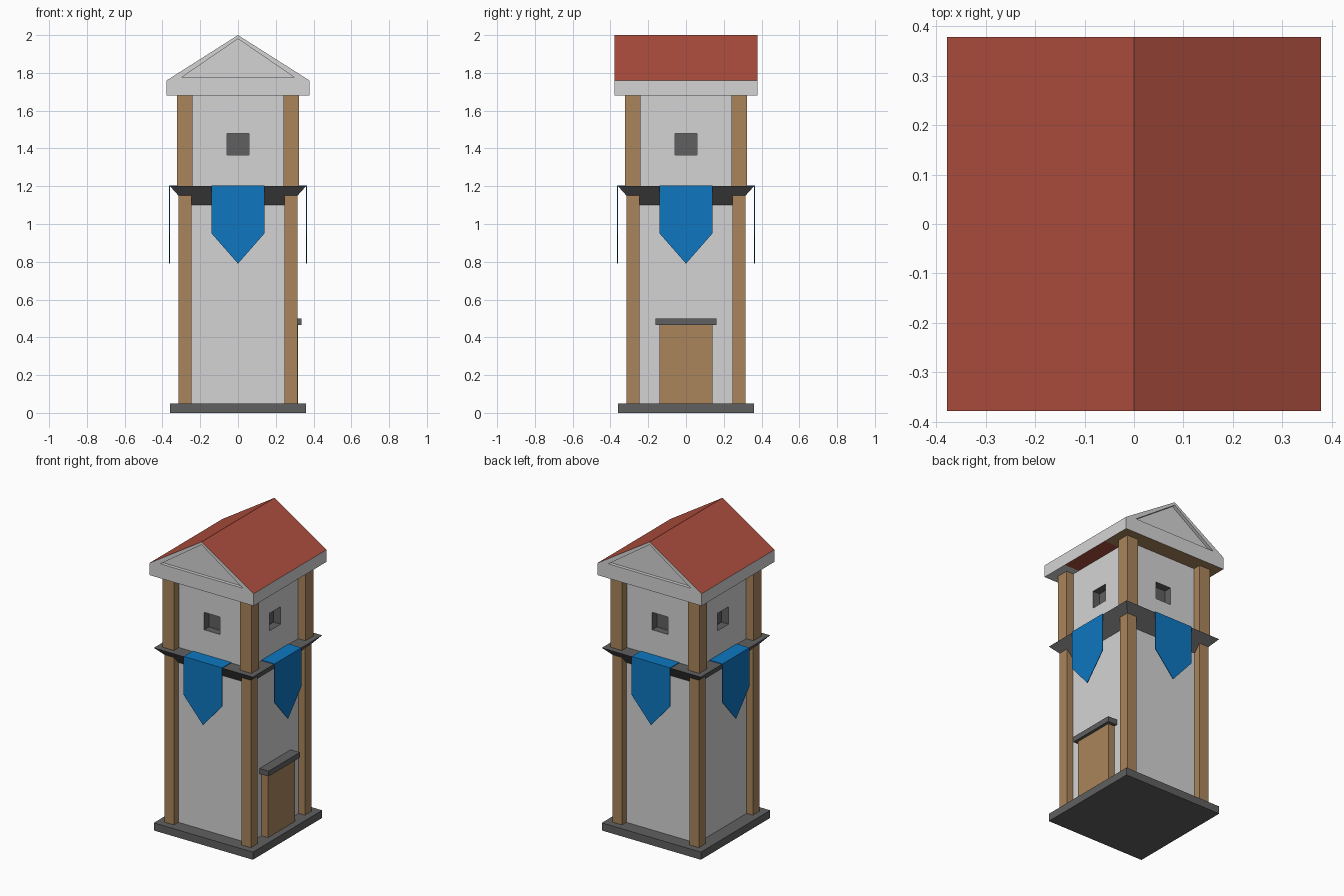
import bpy, bmesh, math
from mathutils import Matrix, Vector

if "Cube" in bpy.data.objects:
    bpy.data.objects.remove(bpy.data.objects["Cube"])


def material(name, rgb):
    lin = [((c / 255 + 0.055) / 1.055) ** 2.4 if c > 10 else c / 255 / 12.92 for c in rgb]
    m = bpy.data.materials.new(name)
    m.diffuse_color = (*lin, 1)
    m.use_nodes = True
    m.node_tree.nodes["Principled BSDF"].inputs["Base Color"].default_value = m.diffuse_color
    return m


PLASTER = material("pale_plaster", (212, 212, 212))
WOOD = material("brown_wood", (170, 133, 92))
STONE = material("dark_stone", (96, 96, 96))
CLOTH = material("blue_cloth", (14, 119, 192))
TILE = material("red_tile", (175, 78, 62))


def finish(name, bm, *mats):
    bmesh.ops.remove_doubles(bm, verts=bm.verts, dist=1e-5)
    bmesh.ops.recalc_face_normals(bm, faces=bm.faces)
    me = bpy.data.meshes.new(name)
    bm.to_mesh(me)
    bm.free()
    for m in mats:
        me.materials.append(m)
    ob = bpy.data.objects.new(name, me)
    bpy.context.collection.objects.link(ob)
    return ob


def face(bm, pts, mat=0, xf=Matrix()):
    f = bm.faces.new([bm.verts.new(xf @ Vector(p)) for p in pts])
    f.material_index = mat
    return f


def frustum(name, lo, hi, mat, lo_half=None):
    """Box from lo to hi; lo_half narrows the bottom square."""
    bm = bmesh.new()
    bmesh.ops.create_cube(bm, size=1)
    for v in bm.verts:
        bottom = v.co.z < 0
        v.co = [(a + b) / 2 + c * (b - a) for a, b, c in zip(lo, hi, v.co)]
        if bottom and lo_half:
            v.co.x = math.copysign(lo_half, v.co.x)
            v.co.y = math.copysign(lo_half, v.co.y)
    return finish(name, bm, mat)


# Base, lower walls and flared ledge
frustum("base_slab", (-.36, -.36, 0), (.36, .36, .05), STONE)
frustum("lower_walls", (-.27, -.27, .05), (.27, .27, 1.12), PLASTER)
frustum("ledge", (-.36, -.36, 1.10), (.36, .36, 1.20), STONE, .27)

# Corner posts on both storeys
for storey, a, b, z0, z1 in (("lower", .245, .315, .05, 1.15), ("upper", .24, .322, 1.20, 1.68)):
    for sx, nx in ((-1, "left"), (1, "right")):
        for sy, ny in ((-1, "front"), (1, "back")):
            xs, ys = sorted((sx * a, sx * b)), sorted((sy * a, sy * b))
            frustum(f"{storey}_post_{ny}_{nx}", (xs[0], ys[0], z0), (xs[1], ys[1], z1), WOOD)

# Upper walls with a recessed square window on each side
bm = bmesh.new()
W, D = .27, .05
outer = [(-W, 1.2), (W, 1.2), (W, 1.68), (-W, 1.68)]
hole = [(-.057, 1.365), (.057, 1.365), (.057, 1.48), (-.057, 1.48)]
for k in range(4):
    rot = Matrix.Rotation(k * math.pi / 2, 4, 'Z')
    for i in range(4):
        j = (i + 1) % 4
        (ox, oz), (px, pz), (hx, hz), (gx, gz) = outer[i], outer[j], hole[i], hole[j]
        face(bm, [(ox, -W, oz), (px, -W, pz), (gx, -W, gz), (hx, -W, hz)], 0, rot)
        face(bm, [(hx, -W, hz), (gx, -W, gz), (gx, D - W, gz), (hx, D - W, hz)], 1, rot)
    face(bm, [(x, D - W, z) for x, z in hole], 1, rot)
face(bm, [(-W, -W, 1.2), (W, -W, 1.2), (W, W, 1.2), (-W, W, 1.2)])
face(bm, [(-W, -W, 1.68), (W, -W, 1.68), (W, W, 1.68), (-W, W, 1.68)])
finish("upper_walls", bm, PLASTER, STONE)

# Pointed banners draped over the ledge, one per side
flag = [(-.14, 1.204), (-.14, .95), (0, .79), (.14, .95), (.14, 1.204)]
for k, side in enumerate(("front", "right", "back", "left")):
    bm = bmesh.new()
    f = face(bm, [(x, -.360, z) for x, z in flag])
    ext = bmesh.ops.extrude_face_region(bm, geom=[f])["geom"]
    bmesh.ops.translate(bm, vec=(0, -.004, 0), verts=[v for v in ext if isinstance(v, bmesh.types.BMVert)])
    finish(f"banner_{side}", bm, CLOTH).rotation_euler.z = k * math.pi / 2
    top = frustum(f"banner_fold_{side}", (-.14, -.362, 1.199), (.14, -.27, 1.204), CLOTH)
    top.rotation_euler.z = k * math.pi / 2

# Door and lintel on the right side
frustum("door", (.26, -.14, .05), (.317, .14, .465), WOOD)
frustum("door_lintel", (.26, -.162, .465), (.336, .162, .50), STONE)

# Gabled roof with recessed pediments, red slopes, banded underside
bm = bmesh.new()
E, R = .378, .022
P = [(-E, 1.68), (E, 1.68), (E, 1.76), (0, 2), (-E, 1.76)]
T = [(-.3, 1.775), (.3, 1.775), (0, 1.98)]
ring = [(P[0], P[1], T[1], T[0]), (P[1], P[2], T[1]), (P[2], P[3], T[2], T[1]),
        (P[3], P[4], T[0], T[2]), (P[4], P[0], T[0])]
for s in (-1, 1):
    for poly in ring:
        face(bm, [(x, s * E, z) for x, z in poly])
    for i in range(3):
        (ax, az), (bx, bz) = T[i], T[(i + 1) % 3]
        face(bm, [(ax, s * E, az), (bx, s * E, bz), (bx, s * (E - R), bz), (ax, s * (E - R), az)])
    face(bm, [(x, s * (E - R), z) for x, z in T])
for i, mat in ((1, 0), (2, 1), (3, 1), (4, 0)):
    (ax, az), (bx, bz) = P[i], P[(i + 1) % 5]
    face(bm, [(ax, -E, az), (bx, -E, bz), (bx, E, bz), (ax, E, az)], mat)
for y0, y1, mat in ((-E, -.19, 0), (-.19, .18, 1), (.18, E, 2)):
    face(bm, [(-E, y0, 1.68), (E, y0, 1.68), (E, y1, 1.68), (-E, y1, 1.68)], mat)
finish("roof", bm, PLASTER, TILE, WOOD)
